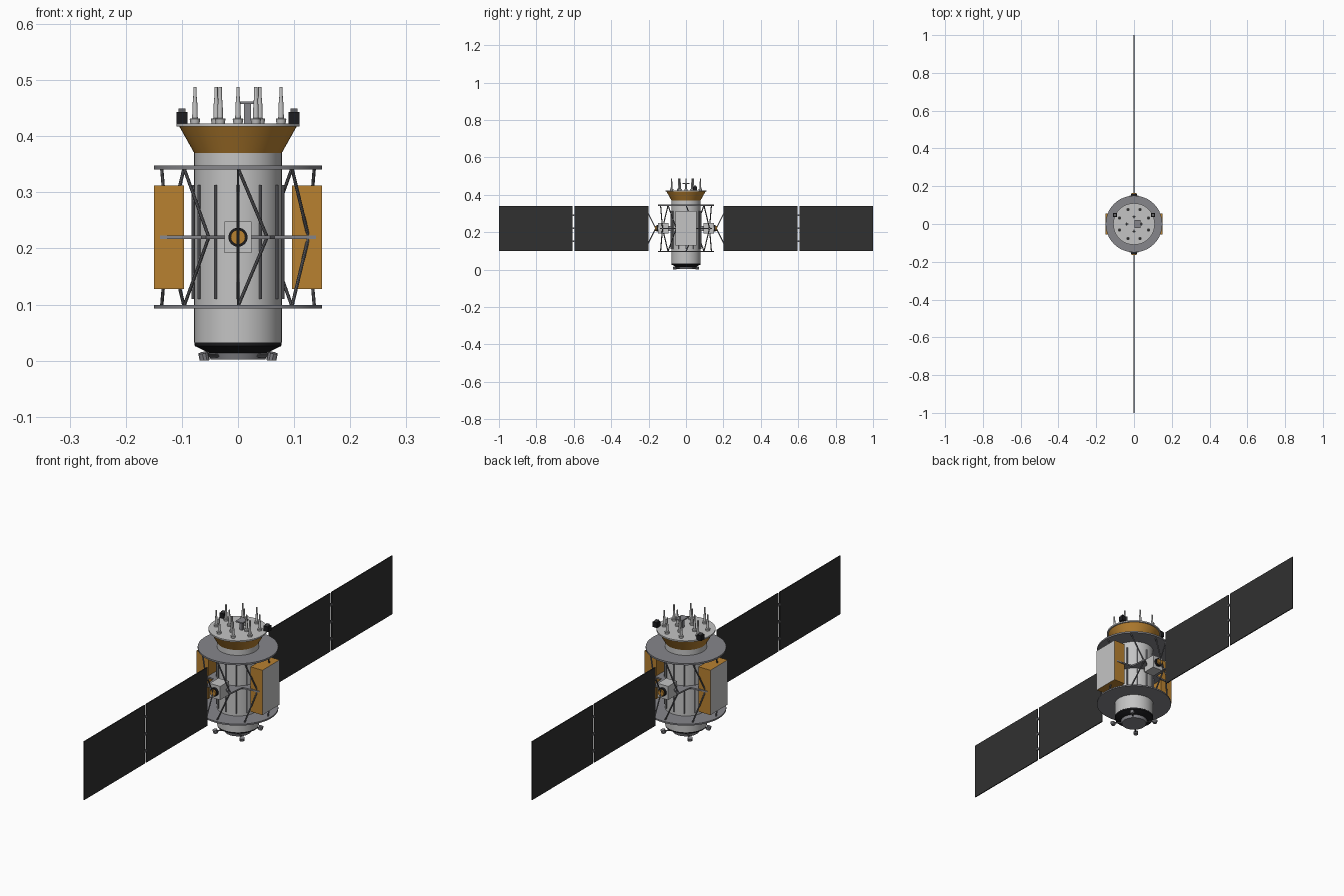
import bpy, bmesh
from math import sin, cos, pi, radians
from mathutils import Vector

cube = bpy.data.objects.get("Cube")
if cube:
    bpy.data.objects.remove(cube, do_unlink=True)


def material(name, r, g, b):
    m = bpy.data.materials.new(name)
    m.use_nodes = True
    m.diffuse_color = (r, g, b, 1)
    m.node_tree.nodes["Principled BSDF"].inputs["Base Color"].default_value = (r, g, b, 1)
    return m


WHITE = material("light grey", 0.55, 0.55, 0.55)
GREY = material("slate grey", 0.24, 0.24, 0.26)
STEEL = material("dark steel", 0.12, 0.12, 0.13)
GOLD = material("gold foil", 0.48, 0.22, 0.03)
PANEL = material("panel black", 0.03, 0.03, 0.03)
BLACK = material("black", 0.012, 0.012, 0.014)


def finish(name, bm, mats, smooth=False):
    bmesh.ops.recalc_face_normals(bm, faces=bm.faces)
    mesh = bpy.data.meshes.new(name)
    bm.to_mesh(mesh)
    bm.free()
    ob = bpy.data.objects.new(name, mesh)
    bpy.context.collection.objects.link(ob)
    for m in mats:
        mesh.materials.append(m)
    if smooth:
        bpy.ops.object.select_all(action='DESELECT')
        ob.select_set(True)
        bpy.context.view_layer.objects.active = ob
        bpy.ops.object.shade_smooth_by_angle(angle=radians(35))
    return ob


def polar(r, deg, z):
    """Point at an angle counted from the front (-y) towards +x."""
    a = radians(deg)
    return Vector((r * sin(a), -r * cos(a), z))


def lathe(name, profile, mat, centre=(0, 0), seg=48):
    """Solid of revolution from (radius, z) points, capped at both ends."""
    bm = bmesh.new()
    rings = [[bm.verts.new((centre[0] + r * cos(2 * pi * i / seg),
                            centre[1] + r * sin(2 * pi * i / seg), z))
              for i in range(seg)] for r, z in profile]
    for low, high in zip(rings, rings[1:]):
        for i in range(seg):
            j = (i + 1) % seg
            bm.faces.new((low[i], low[j], high[j], high[i]))
    bm.faces.new(rings[0])
    bm.faces.new(rings[-1])
    return finish(name, bm, [mat], True)


def box(name, lo, hi, mat):
    bm = bmesh.new()
    bmesh.ops.create_cube(bm, size=1)
    for v in bm.verts:
        v.co = [l + (c + 0.5) * (h - l) for l, h, c in zip(lo, hi, v.co)]
    return finish(name, bm, [mat])


def rods(name, segments, radius, mat, sides=8):
    """Several straight tubes gathered in one object."""
    bm = bmesh.new()
    for a, b in segments:
        a, b = Vector(a), Vector(b)
        d = b - a
        made = bmesh.ops.create_cone(bm, cap_ends=True, segments=sides, radius1=radius,
                                     radius2=radius, depth=d.length)
        bmesh.ops.transform(bm, verts=made["verts"],
                            matrix=d.to_track_quat('Z', 'Y').to_matrix().to_4x4())
        bmesh.ops.translate(bm, verts=made["verts"], vec=(a + b) / 2)
    return finish(name, bm, [mat], True)


# Central body
lathe("body", [(0.078, 0.032), (0.078, 0.371)], WHITE)
lathe("lower_cone", [(0.05, 0.013), (0.077, 0.026), (0.078, 0.033)], BLACK)
lathe("base_disc", [(0.049, 0.002), (0.053, 0.014)], GREY)
lathe("top_flare", [(0.078, 0.37), (0.105, 0.418)], GOLD)
lathe("antenna_deck", [(0.11, 0.417), (0.11, 0.423)], WHITE)
lathe("lower_ring", [(0.15, 0.093), (0.15, 0.099)], GREY, seg=64)
lathe("upper_ring", [(0.15, 0.341), (0.15, 0.348)], GREY, seg=64)
rods("body_rails", [(polar(0.08, a, 0.11), polar(0.08, a, 0.313))
                    for a in range(0, 360, 30)], 0.0025, GREY)

# Feet under the lower cone, set on the diagonals
for a in range(45, 360, 90):
    rods("foot", [(polar(0.084, a, 0.0), polar(0.088, a, 0.014))], 0.009, GREY, 10)
    rods("foot_arm", [(polar(0.045, a, 0.009), polar(0.086, a, 0.009))], 0.003, STEEL)
for o in bpy.data.objects:
    if o.name.startswith("foot") and "arm" not in o.name:
        for v in o.data.vertices:
            v.co.z = max(v.co.z, 0)

# Star shaped middle shelf
bm = bmesh.new()
star = [bm.verts.new(polar(0.15 if i % 2 else 0.092, i * 22.5, 0.217)) for i in range(16)]
shelf = bm.faces.new(star)
ext = bmesh.ops.extrude_face_region(bm, geom=[shelf])
bmesh.ops.translate(bm, vec=(0, 0, 0.006),
                    verts=[g for g in ext["geom"] if isinstance(g, bmesh.types.BMVert)])
finish("middle_shelf", bm, [GREY])

# Slanted struts from the rings to the shelf points
struts = []
for a in range(0, 360, 45):
    node = polar(0.136, a + 22.5, 0.22)
    struts += [(polar(0.136, a, z), node) for z in (0.097, 0.343)]
rods("ring_struts", struts, 0.003, STEEL)

# Equipment boxes with pale radiator faces on both sides
for side, label in ((1, "left"), (-1, "right")):
    ob = box(label + "_equipment_box", (side * 0.123 - 0.027, -0.056, 0.128),
             (side * 0.123 + 0.027, 0.056, 0.312), GOLD)
    ob.data.materials.append(WHITE)
    for f in ob.data.polygons:
        if f.normal.x * side > 0.9:
            f.material_index = 1

# Solar wings with drive housing, yoke and hinges, front and back
for s, label in ((-1, "front"), (1, "back")):
    def slab(part, half, y0, y1, z0, z1, mat):
        box(label + part, (-half, min(s * y0, s * y1), z0),
            (half, max(s * y0, s * y1), z1), mat)

    slab("_drive_housing", 0.024, 0.094, 0.15, 0.192, 0.248, WHITE)
    slab("_housing_mount", 0.012, 0.07, 0.1, 0.207, 0.233, GREY)
    rods(label + "_drive_collar", [((0, s * 0.148, 0.22), (0, s * 0.159, 0.22))], 0.017, BLACK, 24)
    rods(label + "_drive_cap", [((0, s * 0.15, 0.22), (0, s * 0.165, 0.22))], 0.013, GOLD, 24)
    hub = (0, s * 0.162, 0.22)
    ends = [(0, s * 0.202, z) for z in (0.14, 0.30)]
    rods(label + "_yoke", [(hub, e) for e in ends] + [tuple(ends)], 0.0025, STEEL)
    slab("_inner_panel", 0.002, 0.2, 0.597, 0.1, 0.34, PANEL)
    slab("_outer_panel", 0.002, 0.607, 1.0, 0.1, 0.34, PANEL)
    for z in (0.15, 0.22, 0.29):
        slab("_panel_hinge", 0.003, 0.594, 0.61, z - 0.004, z + 0.004, STEEL)

# Rod antennas: an outer ring of eight and an inner ring of four
spots = [polar(0.083, 22.5 + 45 * i, 0) for i in range(8)]
spots += [polar(0.039, 90 * i, 0) for i in range(4)]
for p in spots:
    lathe("rod_antenna", [(0.008, 0.422), (0.0095, 0.431), (0.005, 0.432),
                          (0.0045, 0.455), (0.003, 0.472), (0.003, 0.488)],
          WHITE, (p.x, p.y), 12)

# Deck instruments
box("sensor_post", (0.011, -0.006, 0.422), (0.023, 0.006, 0.458), GREY)
box("sensor_plate", (0.003, -0.02, 0.457), (0.034, 0.02, 0.462), GREY)
for x in (-0.1, 0.1):
    box("star_tracker", (x - 0.01, 0.037, 0.422), (x + 0.01, 0.059, 0.443), BLACK)
    box("star_tracker_hood", (x - 0.006, 0.042, 0.442), (x + 0.006, 0.054, 0.449), STEEL)
